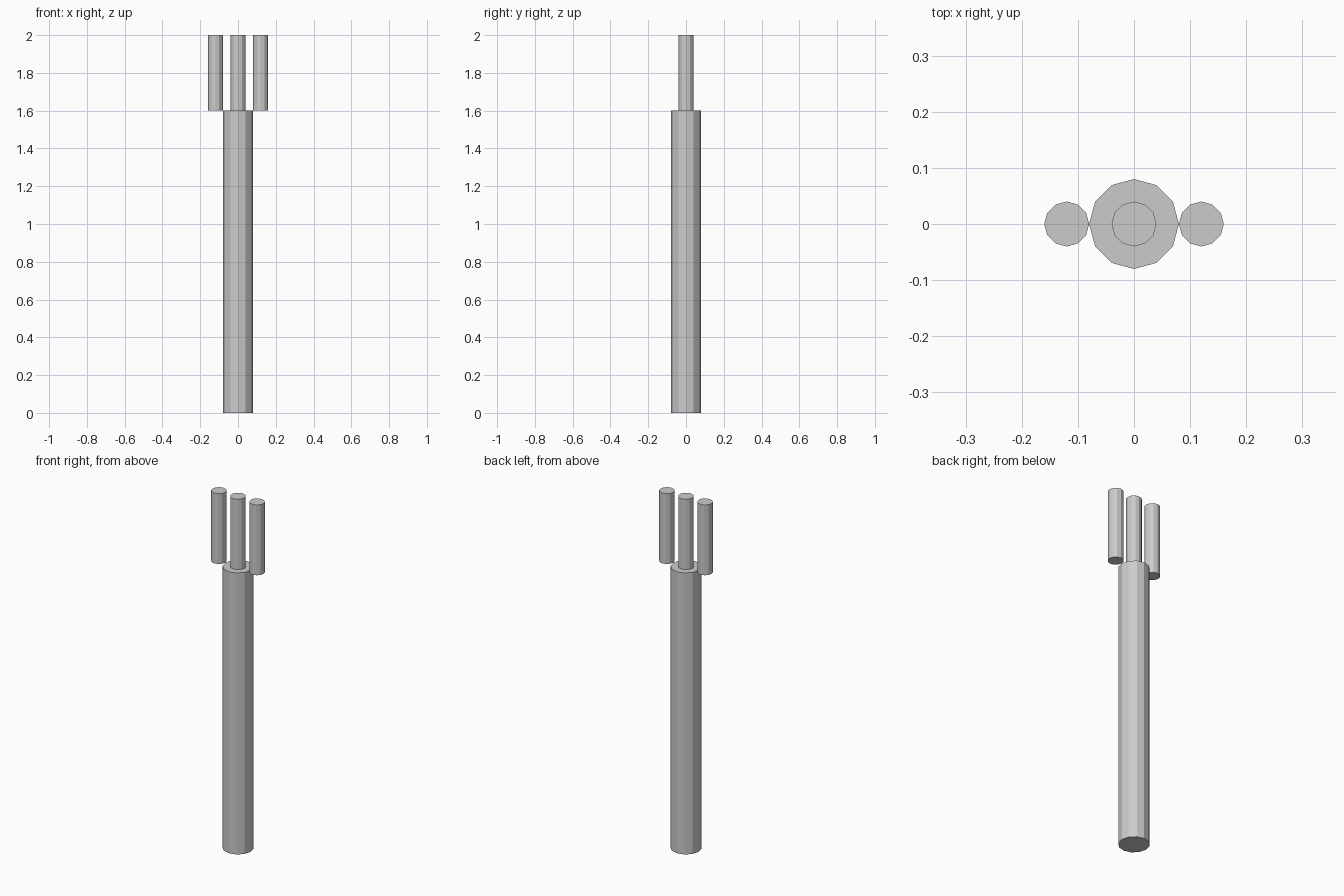
import bpy

if "Cube" in bpy.data.objects:
    bpy.data.objects.remove(bpy.data.objects["Cube"])


def cylinder(name, radius, x, z_bottom, z_top):
    """Flat-shaded 12-sided upright cylinder."""
    bpy.ops.mesh.primitive_cylinder_add(
        vertices=12, radius=radius, depth=z_top - z_bottom,
        location=(x, 0, (z_bottom + z_top) / 2))
    obj = bpy.context.object
    obj.name = name
    return obj


# Long handle shaft
cylinder("shaft", 0.08, 0, 0, 1.6)

# Three upright prongs in a row
for name, x in (("left_prong", -0.12), ("middle_prong", 0), ("right_prong", 0.12)):
    cylinder(name, 0.04, x, 1.6, 2.0)
